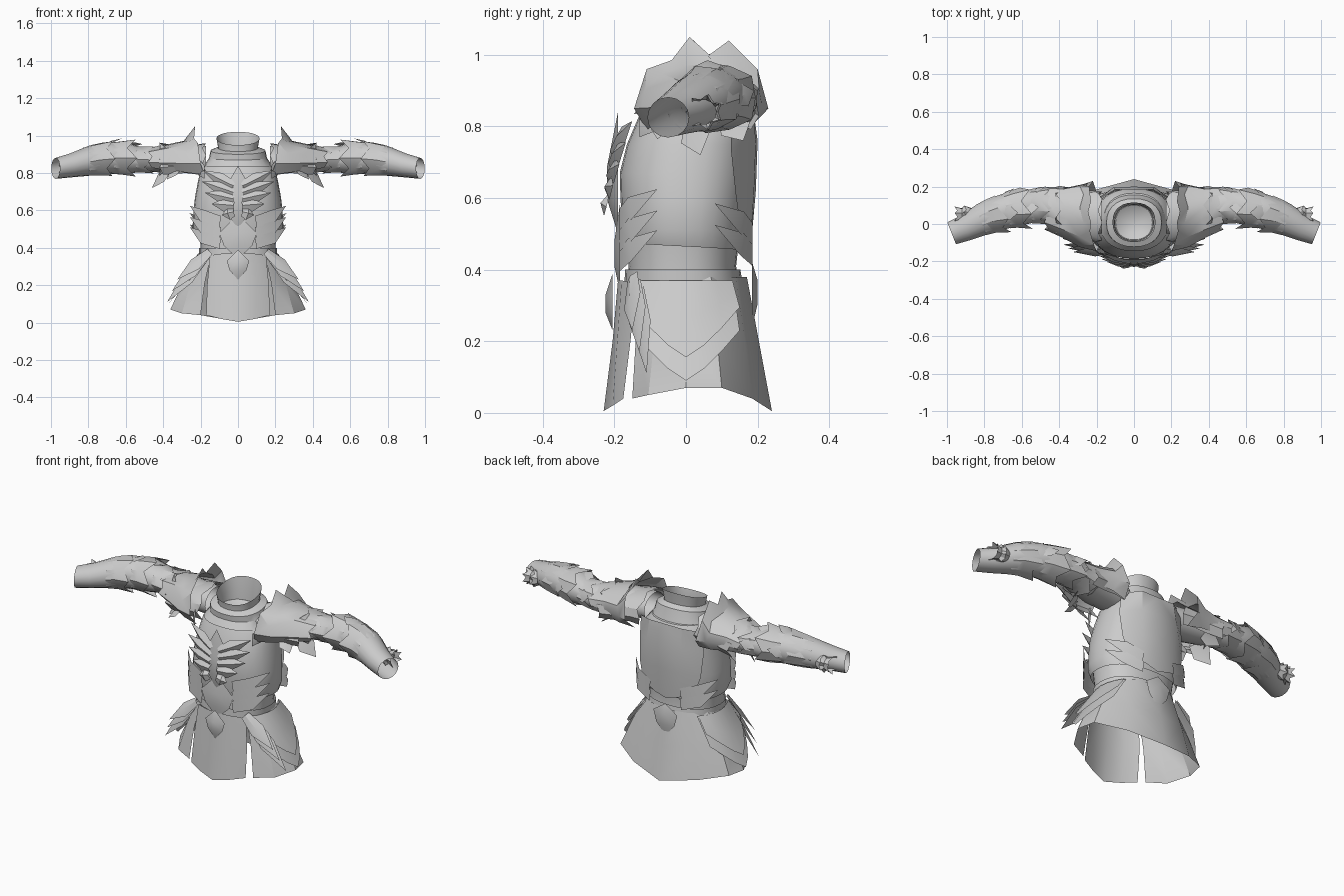
import bpy, bmesh
from math import sin, cos, pi, radians
from mathutils import Vector

if "Cube" in bpy.data.objects:
    bpy.data.objects.remove(bpy.data.objects["Cube"])

steel = bpy.data.materials.new("grey steel")
steel.use_nodes = True
steel.diffuse_color = (0.6, 0.6, 0.6, 1)
steel.node_tree.nodes["Principled BSDF"].inputs["Base Color"].default_value = (0.6, 0.6, 0.6, 1)


def sheet(name, rows, closed=False, mirror=True):
    """Skin a grid of points; closed joins each row end to start."""
    bm = bmesh.new()
    grid = [[bm.verts.new(p) for p in row] for row in rows]
    n = len(rows[0])
    for a, b in zip(grid, grid[1:]):
        for i in range(n if closed else n - 1):
            j = (i + 1) % n
            bm.faces.new((a[i], a[j], b[j], b[i]))
    bmesh.ops.remove_doubles(bm, verts=bm.verts, dist=0.0005)
    bmesh.ops.recalc_face_normals(bm, faces=bm.faces)
    mesh = bpy.data.meshes.new(name)
    bm.to_mesh(mesh)
    bm.free()
    ob = bpy.data.objects.new(name, mesh)
    bpy.context.collection.objects.link(ob)
    mesh.materials.append(steel)
    if mirror:
        mod = ob.modifiers.new("Mirror", "MIRROR")
        mod.merge_threshold = 0.001
    bpy.ops.object.select_all(action="DESELECT")
    ob.select_set(True)
    bpy.context.view_layer.objects.active = ob
    bpy.ops.object.shade_smooth_by_angle(angle=radians(32))


def blade(name, base, tip, width, normal, lift=0.012):
    """Ridged leaf-shaped plate from base to tip."""
    b, t, n = Vector(base), Vector(tip), Vector(normal).normalized()
    s = (t - b).cross(n).normalized() * width / 2
    m = b.lerp(t, 0.45)
    sheet(name, [(b - s * 0.6, b + n * lift, b + s * 0.6),
                 (m - s, m + n * lift * 1.4, m + s), (t, t, t)])


def body_ring(z, rx, front, back, tilt=0.0, n=28):
    """Rounded-box ring; tilt raises the back and lowers the front."""
    cy, ry = (front + back) / 2, (back - front) / 2
    pts = []
    for i in range(n):
        c, s = cos(2 * pi * i / n), sin(2 * pi * i / n)
        sq = lambda v: abs(v) ** 0.88 * (1 if v > 0 else -1)
        pts.append((rx * sq(c), cy + ry * sq(s), z + tilt * s))
    return pts


def body(name, table):
    sheet(name, [body_ring(*r) for r in table], closed=True, mirror=False)


# Cuirass, waist, belt and neck guards
body("cuirass", [(0.465, 0.225, -0.172, 0.16, -0.01), (0.51, 0.243, -0.178, 0.165),
                 (0.6, 0.238, -0.183, 0.178), (0.67, 0.23, -0.185, 0.187), (0.75, 0.215, -0.165, 0.192),
                 (0.82, 0.2, -0.135, 0.19), (0.87, 0.16, -0.11, 0.165),
                 (0.89, 0.098, -0.084, 0.1)])
body("waist", [(0.35, 0.2, -0.165, 0.15), (0.41, 0.2, -0.16, 0.14), (0.5, 0.212, -0.165, 0.15)])
body("belt", [(0.36, 0.207, -0.172, 0.158), (0.4, 0.208, -0.17, 0.152)])
body("collar", [(0.86, 0.1, -0.09, 0.1), (0.93, 0.105, -0.088, 0.105, 0.02),
                (0.985, 0.115, -0.095, 0.115, 0.035)])
body("neck_lining", [(0.89, 0.1, -0.088, 0.102), (0.865, 0.06, -0.05, 0.06), (0.86, 0.0001, 0, 0.0001)])
body("gorget", [(0.835, 0.185, -0.145, 0.17), (0.88, 0.155, -0.12, 0.15, 0.01),
                (0.92, 0.147, -0.122, 0.135, 0.02), (0.935, 0.108, -0.09, 0.108, 0.02)])

# Skirt: split front panel, and one sweep around the sides and back
sheet("skirt_front_panel", [
    [(0, -.19, .37), (.08, -.18, .37), (.15, -.14, .36)],
    [(0, -.205, .2), (.1, -.192, .2), (.165, -.155, .2)],
    [(0, -.23, .005), (.09, -.205, .02), (.17, -.175, .04)]])
top = [(.14, -.13, .38), (.19, -.07, .38), (.2, 0, .38), (.19, .07, .38), (.12, .14, .38), (0, .17, .38)]
hem = [(.2, -.15, .04), (.3, -.105, .05), (.362, 0, .07), (.34, .1, .07), (.2, .185, .04), (0, .24, .005)]
middle = [Vector(a).lerp(Vector(b), 0.5) + Vector((.008, 0, 0)) * (a[0] > 0) for a, b in zip(top, hem)]
sheet("skirt_side_and_back", [top, middle, hem])

# Pointed hip plates stacked over the skirt sides
for i, (reach, drop) in enumerate([(.375, .09), (.35, .155)]):
    out = i * 0.009
    rows = []
    for f in (0, 0.5, 1):
        row = []
        for k in range(-3, 4):
            u = k / 3
            low = drop + 0.14 * abs(u) ** 1.3
            x_top = .205 + out - .045 * u * u
            x_low = x_top + (reach - .205) * (.37 - low) / (.37 - drop) + .01 * abs(u)
            row.append((x_top + (x_low - x_top) * f, u * (.13 + .02 * f), .37 + (low - .37) * f))
        rows.append(row)
    sheet(f"hip_plate_{i + 1}", rows)
# Broad blades fanning over the front edges of the hips
for i in range(3):
    blade(f"hip_blade_{i + 1}", (.15 + .015 * i, -.15 + .009 * i, .38 - .02 * i),
          (.325 + .027 * i, -.15 + .02 * i, .23 - .06 * i), .08, (.5, -.9, .4), .008)

# Buckles and belly plate, as pointed diamonds on the centre line
def diamond(name, y, z_top, z_wide, z_low, half, bulge):
    sheet(name, [[(0, y, z_top)] * 2,
                 [(0, y + bulge, z_wide), (half, y, z_wide)],
                 [(0, y + bulge, (z_wide + z_low) / 2), (half * .75, y, (z_wide + z_low) / 2)],
                 [(0, y, z_low)] * 2])

diamond("front_buckle", -.205, .39, .33, .23, .06, -.02)
diamond("back_buckle", .185, .42, .37, .24, .075, .015)
diamond("belly_plate", -.185, .58, .48, .34, .1, -.015)
diamond("breast_plate", -.19, .84, .69, .5, .085, -.03)

# Feathered chest blades
for i in range(5):
    blade(f"chest_blade_{i + 1}", (.02, -.2 - .005 * i, .73 - .035 * i),
          (.19 + .014 * i - .01 * i * i, -.15 - .018 * i, .815 - .06 * i), .07, (.4, -1, .15), .014)

# Pointed rib plates wrapping the flanks
for i, (y, z) in enumerate([(-1, .59), (-1, .53), (-1, .475), (1, .55), (1, .49)]):
    tip = (.258, .08 * y, z + .035)
    sheet(f"rib_plate_{i + 1}", [
        [(.09, .186 * y, z - .02), (.18, .162 * y, z + .012), tip],
        [(.1, .186 * y, z - .08), (.2, .152 * y, z - .05), tip]])

# Shoulder-blade plate on the back
sheet("back_plate", [
    [(0, .185, .87), (.1, .185, .87), (.19, .13, .85)],
    [(0, .2, .76), (.11, .195, .76), (.2, .125, .74)],
    [(0, .195, .62), (.1, .19, .62), (.19, .14, .6)],
    [(0, .18, .45), (.07, .18, .47), (.16, .155, .5)]])

# Sleeves: x, centre y, centre z, half depth, half height, end slant
ARM = [(.17, .04, .87, .09, .075, 0), (.3, .05, .875, .1, .075, 0), (.42, .08, .875, .09, .07, 0),
       (.5, .1, .87, .085, .062, 0), (.6, .09, .88, .095, .085, .1), (.7, .065, .88, .09, .085, .25),
       (.8, .03, .865, .08, .08, .4), (.9, -.02, .84, .066, .064, .4), (.975, -.05, .825, .058, .056, .4)]


def arm_ring(x, grow=1.0, jag=0.0, n=16):
    for a, b in zip(ARM, ARM[1:]):
        if x <= b[0]:
            f = (x - a[0]) / (b[0] - a[0])
            break
    cy, cz, ry, rz, slant = (p + (q - p) * f for p, q in zip(a[1:], b[1:]))
    pts = []
    for i in range(n):
        t = 2 * pi * i / n
        dy = ry * cos(t)
        point = (i % 2) * jag
        g = grow * (1 + abs(point) * 2.2)
        pts.append((x + slant * dy + point, cy + dy * g, cz + rz * sin(t) * g))
    return pts


sheet("sleeves", [arm_ring(r[0]) for r in ARM], closed=True)
# Overlapping armour cuffs, jagged toward the shoulder or the hand
for name, x0, x1, grow, jag in [("upper_arm_cuff", .46, .37, 1.15, .05), ("bicep_cuff", .55, .5, 1.1, -.05),
                                ("elbow_cuff", .68, .6, 1.1, -.05), ("forearm_cuff", .82, .72, 1.06, -.04)]:
    sheet(name, [arm_ring(x0, 1.02, n=10), arm_ring((x0 + x1) / 2, (1 + grow) / 2 + .02, n=10),
                 arm_ring(x1, grow, jag, n=10)], closed=True)

# Plates standing off the outer arm and hanging under the shoulder
for i, (b, t, w) in enumerate([((.6, .08, .95), (.51, .09, .955), .08), ((.7, .06, .955), (.62, .06, .985), .08),
                               ((.55, .17, .88), (.47, .2, .9), .07), ((.72, .14, .88), (.64, .19, .9), .07),
                               ((.37, .02, .82), (.46, .04, .72), .1), ((.32, -.05, .82), (.38, -.08, .765), .08),
                               ((.34, .12, .82), (.42, .16, .76), .09), ((.21, -.08, .85), (.18, -.13, .77), .08)]):
    blade(f"arm_plate_{i + 1}", b, t, w, (.2, b[1] - .07, b[2] - .86), .008)

# Pauldrons: spiked crest beside the neck, tapering down the arm
crest = [(.18, -.11, .79), (.2, -.145, .85), (.215, -.11, .96), (.235, -.04, .985), (.23, .01, 1.05),
         (.245, .065, 1.0), (.23, .12, 1.04), (.24, .2, .96), (.22, .23, .85), (.2, .17, .79)]


def shoulder_arc(x, cy, cz, ry, rz):
    angles = [radians(215 - 250 * i / 9) for i in range(10)]
    return [(x + .02 * (i % 2), cy + ry * cos(t), cz + rz * sin(t)) for i, t in enumerate(angles)]


sheet("pauldrons", [crest, shoulder_arc(.27, .045, .865, .17, .11),
                    shoulder_arc(.36, .06, .865, .135, .09), shoulder_arc(.46, .085, .865, .115, .065)])
sheet("pauldron_under_layer", [shoulder_arc(.17, .04, .86, .135, .1),
                               shoulder_arc(.23, .04, .86, .14, .09),
                               shoulder_arc(.3, .05, .85, .14, .09),
                               shoulder_arc(.4, .075, .84, .13, .085)])

# Spiky rosettes on the back of the wrists
def rosette_ring(x, y, r, flare):
    return [(x + flare * (i % 2), y + (r + flare * (i % 2)) * cos(i * pi / 7),
             .84 + (r + flare * (i % 2)) * sin(i * pi / 7)) for i in range(14)]

sheet("wrist_rosettes", [rosette_ring(.87, .055, .03, 0), rosette_ring(.895, .052, .038, .014),
                         rosette_ring(.92, .05, .034, 0), rosette_ring(.945, .048, .036, .014)], closed=True)
